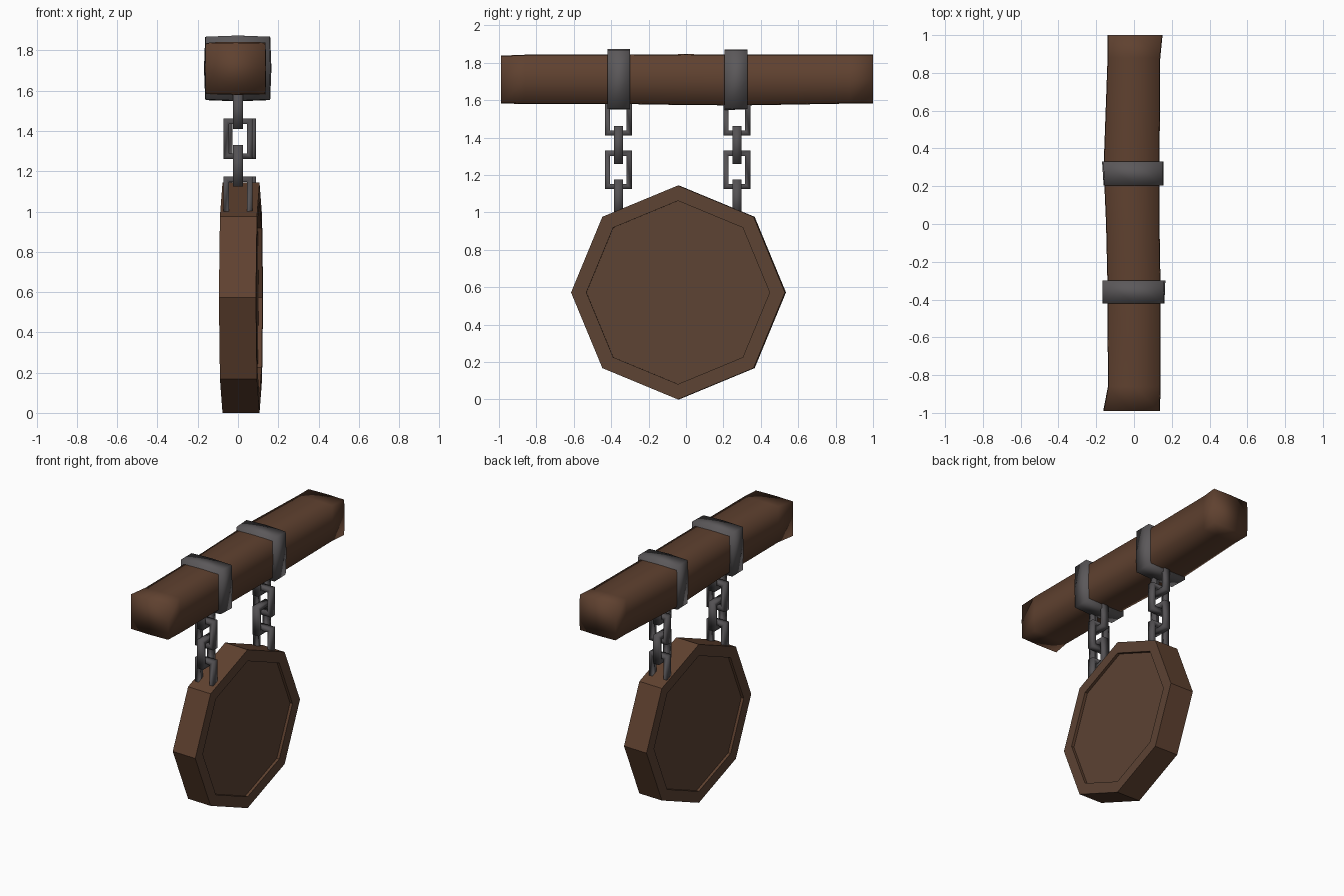
import bpy, bmesh, math
from mathutils import Vector, Matrix

if "Cube" in bpy.data.objects:
    bpy.data.objects.remove(bpy.data.objects["Cube"])


def material(name, rgb):
    m = bpy.data.materials.new(name)
    m.diffuse_color = (*rgb, 1)
    m.use_nodes = True
    m.node_tree.nodes["Principled BSDF"].inputs["Base Color"].default_value = m.diffuse_color
    return m


WOOD = material("brown wood", (0.115, 0.053, 0.029))
BOARD = material("board wood", (0.108, 0.056, 0.034))
IRON = material("dark iron", (0.105, 0.098, 0.102))
CHAIN = material("chain iron", (0.088, 0.083, 0.088))


def finish(name, bm, mats, smooth):
    bmesh.ops.recalc_face_normals(bm, faces=bm.faces)
    for f in bm.faces:
        f.smooth = smooth
    me = bpy.data.meshes.new(name)
    bm.to_mesh(me)
    bm.free()
    for m in mats:
        me.materials.append(m)
    ob = bpy.data.objects.new(name, me)
    bpy.context.collection.objects.link(ob)
    return ob


def bridge(bm, rings, closed=False):
    n = len(rings[0])
    pairs = list(zip(rings, rings[1:])) + ([(rings[-1], rings[0])] if closed else [])
    for a, b in pairs:
        for i in range(n):
            j = (i + 1) % n
            bm.faces.new((a[i], a[j], b[j], b[i]))


def box_loft(name, sections, mat, bulge):
    """Loft slightly bulged rectangles (y, x0, x1, z0, z1) along y."""
    bm = bmesh.new()
    rings = []
    for y, x0, x1, z0, z1 in sections:
        xm, zm, b = (x0 + x1) / 2, (z0 + z1) / 2, bulge
        pts = [(x0, z0), (xm, z0 - b), (x1, z0), (x1 + b, zm),
               (x1, z1), (xm, z1 + b), (x0, z1), (x0 - b, zm)]
        rings.append([bm.verts.new((x, y, z)) for x, z in pts])
    bridge(bm, rings)
    bm.faces.new(rings[0])
    bm.faces.new(rings[-1])
    return finish(name, bm, [mat], True)


# Rough hewn beam
box_loft("beam", [
    (-0.99, -0.16, 0.135, 1.585, 1.835),
    (-0.86, -0.135, 0.137, 1.583, 1.84),
    (-0.30, -0.138, 0.137, 1.582, 1.84),
    (0.00, -0.145, 0.132, 1.577, 1.843),
    (0.30, -0.158, 0.132, 1.575, 1.84),
    (0.88, -0.137, 0.136, 1.585, 1.84),
    (1.00, -0.137, 0.148, 1.585, 1.84)], WOOD, 0.003)

# Iron bands around the beam
box_loft("front_band", [(-0.42, -0.16, 0.155, 1.557, 1.868),
                        (-0.30, -0.16, 0.16, 1.555, 1.868)], IRON, 0.006)
box_loft("back_band", [(0.205, -0.155, 0.15, 1.553, 1.866),
                       (0.33, -0.163, 0.15, 1.557, 1.866)], IRON, 0.006)


def link(name, x, y, z0, z1, along_x):
    """Rectangular chain link with a square bar, wide along x or y."""
    bm = bmesh.new()
    zc, h, w, bar, deep = (z0 + z1) / 2, (z1 - z0) / 2, 0.072, 0.028, 0.024
    rings = []
    for su, sv in ((-1, -1), (1, -1), (1, 1), (-1, 1)):
        ring = []
        for inset, d in ((0, -deep), (0, deep), (bar, deep), (bar, -deep)):
            u, v = su * (w - inset), sv * (h - inset)
            p = (u, d, v) if along_x else (d, u, v)
            ring.append(bm.verts.new(Vector(p) + Vector((x, y, zc))))
        rings.append(ring)
    bridge(bm, rings, closed=True)
    finish(name, bm, [CHAIN], True)


# Two hanging chains of four alternating links
SPANS = ((1.41, 1.59), (1.26, 1.463), (1.125, 1.33), (0.97, 1.175))
for side, x, y in (("front", 0.0, -0.362), ("back", 0.017, 0.272)):
    for i, (z0, z1) in enumerate(SPANS):
        link(f"{side}_chain_link_{i + 1}", x * (i % 2), y, z0, z1, i % 2 == 1)

# Octagonal board with a shallow recess on both faces
bm = bmesh.new()
rings = []
for r, x in ((0.49, -0.072), (0.49, -0.092), (0.572, -0.092),
             (0.572, 0.092), (0.49, 0.092), (0.49, 0.072)):
    rings.append([bm.verts.new((x, r * math.sin(k * math.pi / 4),
                                r * math.cos(k * math.pi / 4))) for k in range(8)])
bridge(bm, rings)
bm.faces.new(rings[0])
bm.faces.new(rings[-1])
bm.normal_update()
for f in bm.faces:
    f.material_index = 1 if abs(f.normal.x) > 0.9 else 0
board = finish("hanging_board", bm, [WOOD, BOARD], False)
board.matrix_world = (Matrix.Translation((0.015, -0.04, 0.572))
                      @ Matrix.Rotation(math.radians(-1.8), 4, 'Z'))
